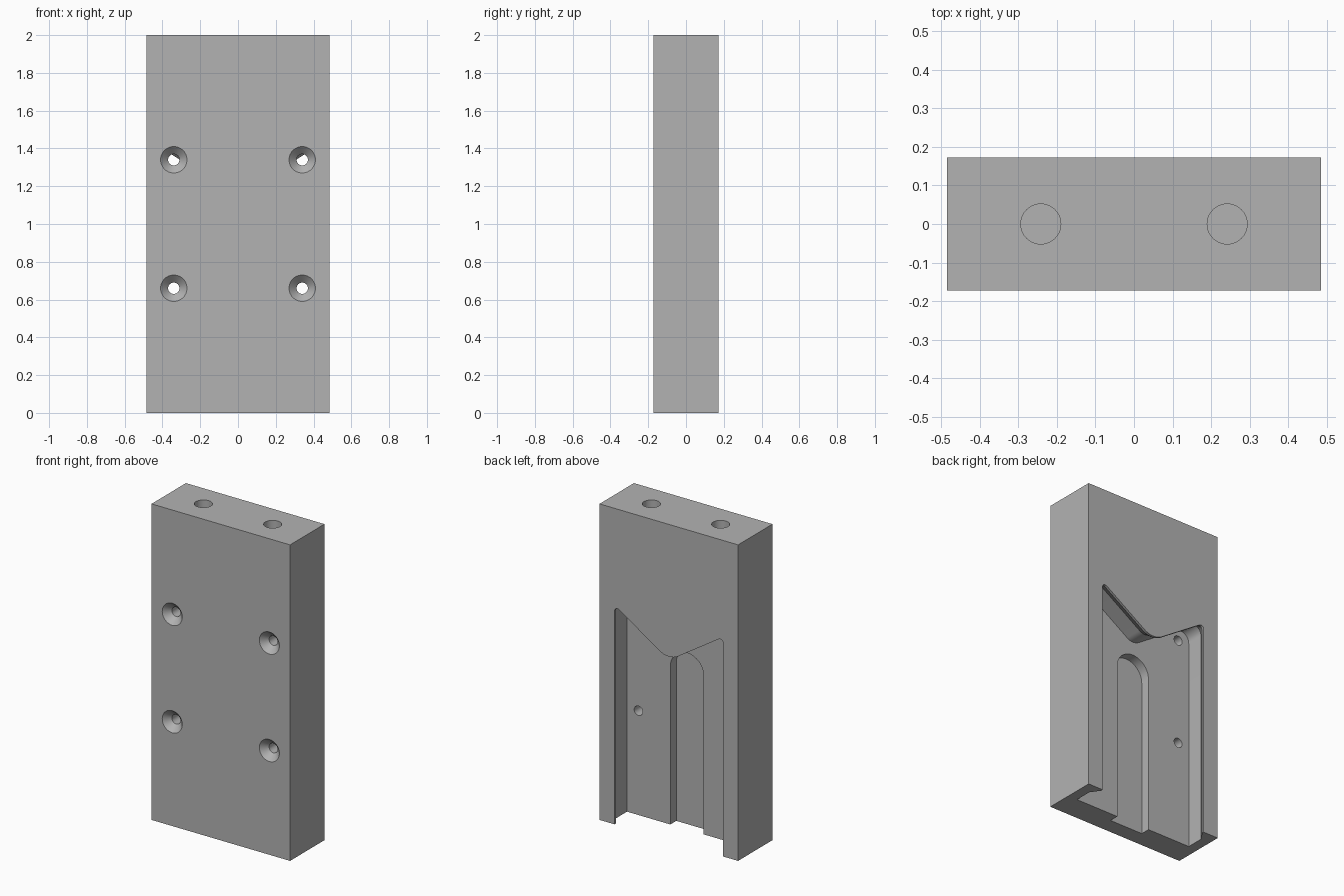
import bpy, bmesh, math
from mathutils import Vector

old = bpy.data.objects.get("Cube")
if old:
    bpy.data.objects.remove(old, do_unlink=True)

HALF_W, HALF_D, HEIGHT = 0.485, 0.172, 2.0
FLOOR_Y, GROOVE_Y = -0.01, -0.07
SLOPE = 0.65                      # slope of the V-shaped slot top
BELOW = -0.1                      # cutters run past the open bottom

grey = bpy.data.materials.new("plain grey")
grey.use_nodes = True
grey.diffuse_color = (0.45, 0.45, 0.45, 1)
grey.node_tree.nodes["Principled BSDF"].inputs["Base Color"].default_value = grey.diffuse_color


def loft(name, loops):
    """Closed solid through matching loops of 3D points, capped at both ends."""
    bm = bmesh.new()
    rings = [[bm.verts.new(p) for p in loop] for loop in loops]
    n = len(rings[0])
    for a, b in zip(rings, rings[1:]):
        for i in range(n):
            j = (i + 1) % n
            bm.faces.new((a[i], a[j], b[j], b[i]))
    bm.faces.new(rings[0])
    bm.faces.new(rings[-1])
    bmesh.ops.recalc_face_normals(bm, faces=bm.faces)
    mesh = bpy.data.meshes.new(name)
    bm.to_mesh(mesh)
    bm.free()
    mesh.materials.append(grey)
    obj = bpy.data.objects.new(name, mesh)
    bpy.context.collection.objects.link(obj)
    return obj


def fillet(before, corner, after, radius, steps=12):
    """Points of an arc rounding one corner of a flat outline."""
    u, v = (before - corner).normalized(), (after - corner).normalized()
    half = u.angle(v) / 2
    centre = corner + (u + v).normalized() * (radius / math.sin(half))
    start = corner + u * (radius / math.tan(half)) - centre
    end = corner + v * (radius / math.tan(half)) - centre
    sweep = start.angle(end)
    return [centre + (start * math.sin((1 - t) * sweep) + end * math.sin(t * sweep)) / math.sin(sweep)
            for t in (i / steps for i in range(steps + 1))]


def slot_outline(grow, y):
    """Slot outline with a V top, grown outwards by the given amount."""
    w = 0.38 + grow
    dip = 1.14 + grow * math.hypot(1, SLOPE)
    peak = dip + SLOPE * w
    a, b, c, d, e = (Vector(p) for p in
                     ((-w, BELOW), (-w, peak), (0, dip), (w, peak), (w, BELOW)))
    pts = [a] + fillet(a, b, c, 0.02 + grow) + fillet(b, c, d, 0.12 - grow) \
        + fillet(c, d, e, 0.02 + grow) + [e]
    return [(p.x, y, p.y) for p in pts]


def arch_outline(y, r=0.117, spring=1.0, steps=32):
    arc = [(r * math.cos(math.pi * i / steps), y, spring + r * math.sin(math.pi * i / steps))
           for i in range(steps + 1)]
    return [(r, y, BELOW)] + arc + [(-r, y, BELOW)]


def circle(r, place, steps=40):
    return [place(r * math.cos(math.tau * i / steps), r * math.sin(math.tau * i / steps))
            for i in range(steps)]


# Solid mounting block
corners = [(-HALF_W, -HALF_D), (HALF_W, -HALF_D), (HALF_W, HALF_D), (-HALF_W, HALF_D)]
block = loft("mounting_block", [[(x, y, z) for x, y in corners] for z in (0, HEIGHT)])

# Undercut slot in the back: narrow lip, sloped shoulder, wide pocket
cutters = [loft("slot_cutter", [slot_outline(g, y) for g, y in
                                ((0, HALF_D + 0.05), (0, 0.157), (0.04, 0.1), (0.04, FLOOR_Y))])]

# Round-topped groove in the slot floor
cutters.append(loft("groove_cutter", [arch_outline(y) for y in (GROOVE_Y, 0.05)]))

for side in (-1, 1):
    # Countersunk screw holes through the front
    for z in (0.66, 1.34):
        cutters.append(loft("screw_hole_cutter", [
            circle(r, lambda u, v: (side * 0.34 + u, y, z + v))
            for r, y in ((0.09, -HALF_D - 0.02), (0.03, -HALF_D + 0.04), (0.03, 0.04))]))
    # Blind holes in the top
    cutters.append(loft("top_hole_cutter", [
        circle(0.052, lambda u, v: (side * 0.242 + u, v, z)) for z in (1.6, HEIGHT + 0.05)]))

# Cut everything out of the block, then drop the cutters
bpy.ops.object.select_all(action='DESELECT')
block.select_set(True)
bpy.context.view_layer.objects.active = block
for cutter in cutters:
    cutter.hide_render = True
    mod = block.modifiers.new("cut", 'BOOLEAN')
    mod.operation, mod.solver, mod.object = 'DIFFERENCE', 'EXACT', cutter
    bpy.ops.object.modifier_apply(modifier=mod.name)
    bpy.data.objects.remove(cutter, do_unlink=True)

bpy.ops.object.shade_smooth_by_angle(angle=math.radians(30))
